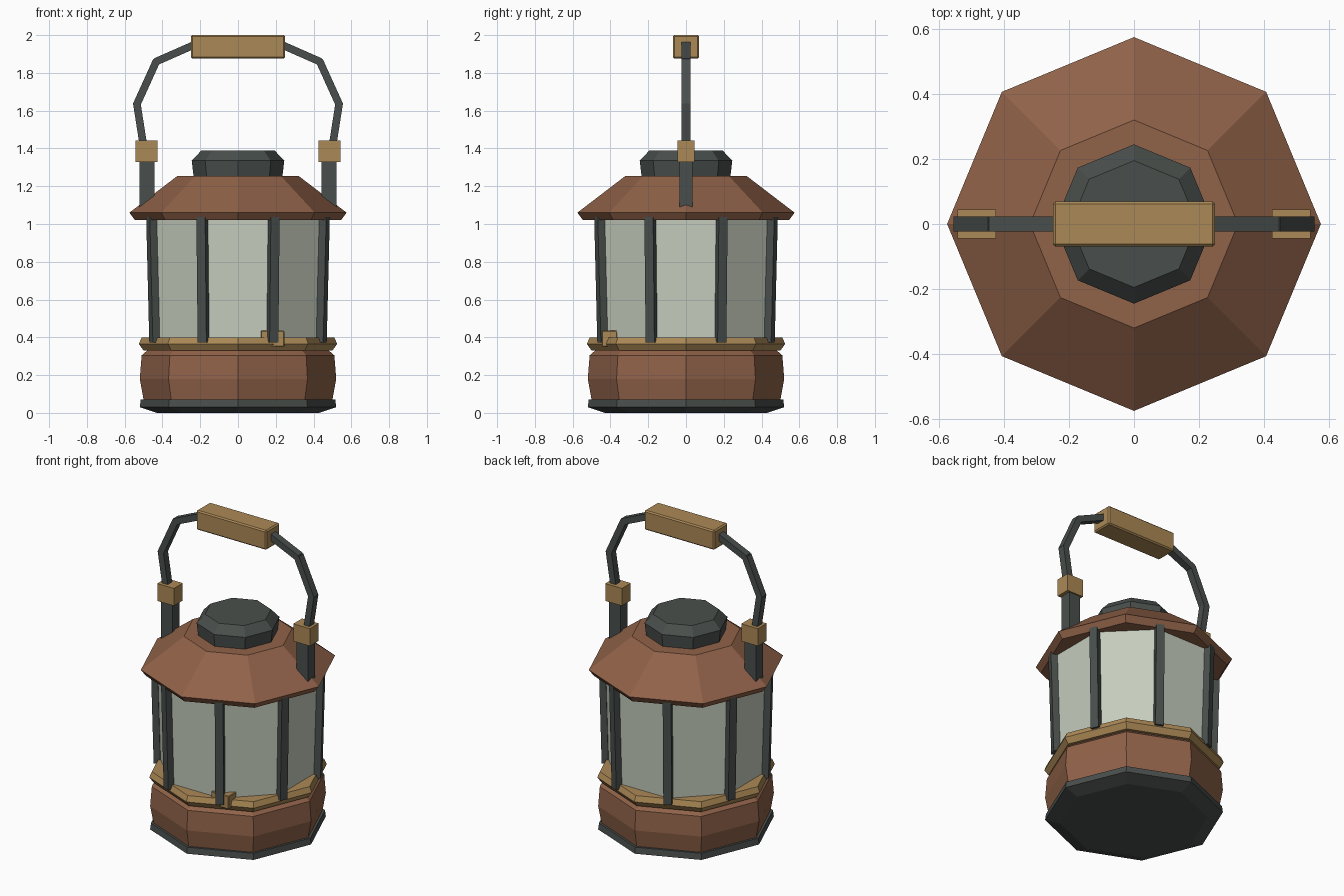
import bpy, bmesh
from math import pi, cos, sin, atan2
from mathutils import Matrix, Vector

cube = bpy.data.objects.get("Cube")
if cube:
    bpy.data.objects.remove(cube)


def material(name, rgb):
    m = bpy.data.materials.new(name)
    m.use_nodes = True
    m.diffuse_color = (*rgb, 1)
    m.node_tree.nodes["Principled BSDF"].inputs["Base Color"].default_value = (*rgb, 1)
    return m


copper = material("copper brown", (0.28, 0.122, 0.066))
brass = material("brass", (0.41, 0.25, 0.093))
iron = material("dark iron", (0.066, 0.078, 0.072))
glass = material("pale glass", (0.56, 0.61, 0.51))


def finish(name, bm, mat):
    bmesh.ops.recalc_face_normals(bm, faces=bm.faces)
    mesh = bpy.data.meshes.new(name)
    bm.to_mesh(mesh)
    bm.free()
    mesh.materials.append(mat)
    obj = bpy.data.objects.new(name, mesh)
    bpy.context.collection.objects.link(obj)
    return obj


def octagon(name, profile, mat, turn=0):
    """Stack of eight-sided rings from (radius, height) pairs, capped."""
    bm = bmesh.new()
    rings = []
    for r, z in profile:
        angles = [turn + i * pi / 4 for i in range(8)]
        rings.append([bm.verts.new((r * cos(a), r * sin(a), z)) for a in angles])
    for low, high in zip(rings, rings[1:]):
        for i in range(8):
            j = (i + 1) % 8
            bm.faces.new((low[i], low[j], high[j], high[i]))
    bm.faces.new(rings[0][::-1])
    bm.faces.new(rings[-1])
    return finish(name, bm, mat)


def box(name, centre, size, mat, rot=None, bevel=0):
    bm = bmesh.new()
    bmesh.ops.create_cube(bm, size=1)
    bmesh.ops.scale(bm, vec=size, verts=bm.verts)
    if bevel:
        bmesh.ops.bevel(bm, geom=bm.edges[:], offset=bevel, segments=1, affect='EDGES')
    obj = finish(name, bm, mat)
    obj.matrix_world = Matrix.Translation(centre) @ (rot or Matrix()).to_4x4()
    return obj


# Body
octagon("foot", [(0.43, 0), (0.52, 0.03), (0.515, 0.07)], iron)
octagon("base", [(0.5, 0.07), (0.52, 0.18), (0.51, 0.305), (0.475, 0.335)], copper)
octagon("collar", [(0.5, 0.33), (0.525, 0.365), (0.51, 0.4)], brass)
octagon("glass_pane", [(0.465, 0.37), (0.485, 1.03)], glass, pi / 8)
octagon("roof", [(0.545, 1.02), (0.575, 1.06), (0.32, 1.255)], copper)
octagon("cap", [(0.235, 1.25), (0.245, 1.335), (0.195, 1.388)], iron)
box("clasp", (0.183, -0.405, 0.393), (0.125, 0.08, 0.085), brass, bevel=0.004)

# Leaning bars over the glass corners
for i in range(8):
    a = (i + 0.5) * pi / 4
    lean = atan2(0.018, 0.67)
    rot = Matrix.Rotation(a, 4, 'Z') @ Matrix.Rotation(lean, 4, 'Y')
    box(f"bar_{i + 1}", (0.487 * cos(a), 0.487 * sin(a), 0.708),
        (0.04, 0.05, 0.67), iron, rot)

# Handle supports and bent rods, mirrored left and right
path = [(0.503, 1.43), (0.535, 1.635), (0.433, 1.86), (0.24, 1.945)]
for side, s in (("left", 1), ("right", -1)):
    box(f"{side}_post", (s * 0.482, 0, 1.215), (0.08, 0.07, 0.25), iron)
    box(f"{side}_block", (s * 0.484, 0, 1.385), (0.118, 0.09, 0.112), brass)
    for n, (p, q) in enumerate(zip(path, path[1:])):
        start, end = Vector((s * p[0], 0, p[1])), Vector((s * q[0], 0, q[1]))
        d = end - start
        rot = Matrix.Rotation(atan2(d.x, d.z), 4, 'Y')
        box(f"{side}_rod_{n + 1}", (start + end) / 2,
            (0.04, 0.046, d.length + 0.01), iron, rot)

box("grip", (0, 0, 1.9375), (0.5, 0.14, 0.125), brass, bevel=0.008)
